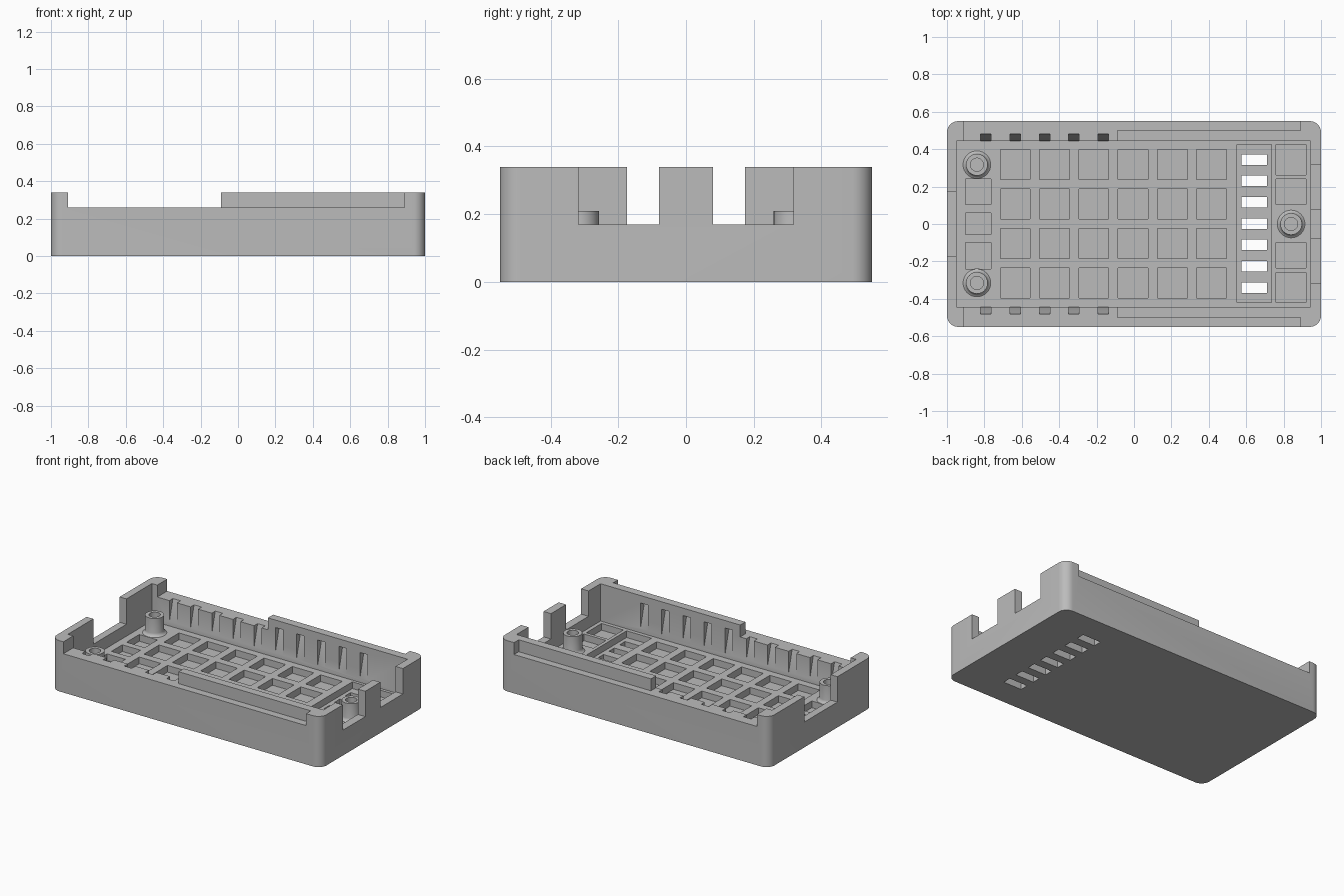
import bpy, bmesh, math

if "Cube" in bpy.data.objects:
    bpy.data.objects.remove(bpy.data.objects["Cube"])

grey = bpy.data.materials.new("light_grey")
grey.diffuse_color = (0.5, 0.5, 0.5, 1)
grey.use_nodes = True
grey.node_tree.nodes["Principled BSDF"].inputs["Base Color"].default_value = grey.diffuse_color


def make_object(name, bm):
    bmesh.ops.recalc_face_normals(bm, faces=bm.faces[:])
    mesh = bpy.data.meshes.new(name)
    bm.to_mesh(mesh)
    bm.free()
    mesh.materials.append(grey)
    obj = bpy.data.objects.new(name, mesh)
    bpy.context.collection.objects.link(obj)
    return obj


def prism(bm, base, offset):
    """Extrude a closed 3D polygon along an offset vector."""
    face = bm.faces.new([bm.verts.new(p) for p in base])
    out = bmesh.ops.extrude_face_region(bm, geom=[face])
    verts = [g for g in out["geom"] if isinstance(g, bmesh.types.BMVert)]
    bmesh.ops.translate(bm, vec=offset, verts=verts)


def box(bm, x0, x1, y0, y1, z0, z1):
    prism(bm, [(x0, y0, z0), (x1, y0, z0), (x1, y1, z0), (x0, y1, z0)], (0, 0, z1 - z0))


def activate(obj):
    bpy.ops.object.select_all(action='DESELECT')
    obj.select_set(True)
    bpy.context.view_layer.objects.active = obj


def cut(target, bm):
    """Subtract a set of separate solids from the target."""
    cutter = make_object("cutter", bm)
    cutter.hide_render = True
    mod = target.modifiers.new("cut", 'BOOLEAN')
    mod.operation = 'DIFFERENCE'
    mod.solver = 'EXACT'
    mod.object = cutter
    activate(target)
    bpy.ops.object.modifier_apply(modifier=mod.name)
    bpy.data.objects.remove(cutter)


H, FLOOR, POCKET = 0.34, 0.09, 0.045

# Outer block with rounded vertical corners
R = 0.06
outline = []
for cx, cy, start in ((1, 1, 0), (-1, 1, 90), (-1, -1, 180), (1, -1, 270)):
    for i in range(9):
        a = math.radians(start + i * 90 / 8)
        outline.append((cx * (1 - R) + R * math.cos(a), cy * (0.55 - R) + R * math.sin(a), 0))
bm = bmesh.new()
prism(bm, outline, (0, 0, H))
case = make_object("case_tray", bm)

# Inner cavity
bm = bmesh.new()
box(bm, -0.95, 0.945, -0.445, 0.445, FLOOR, 1)
cut(case, bm)

# Lowered long rims, leaving an inner lip on the right half
bm = bmesh.new()
for s in (-1, 1):
    rim = [(-0.91, 0.7), (0.89, 0.7), (0.89, 0.5), (-0.09, 0.5), (-0.09, 0.4), (-0.91, 0.4)]
    prism(bm, [(x, s * y, 0.26) for x, y in rim], (0, 0, 1))
cut(case, bm)

# End wall notches: one wide on the left, two on the right
bm = bmesh.new()
box(bm, -1.2, -0.9, -0.175, 0.175, 0.17, 1)
for s in (-1, 1):
    y0, y1 = sorted((s * 0.08, s * 0.318))
    box(bm, 0.9, 1.2, y0, y1, 0.17, 1)
cut(case, bm)

# Floor pockets: main grid, side columns and vent recess
bm = bmesh.new()
for i in range(6):
    for j in range(4):
        x, y = -0.635 + 0.21 * i, 0.317 - 0.211 * j
        box(bm, x - 0.08, x + 0.08, y - 0.08, y + 0.08, POCKET, 0.15)
for y0, y1 in ((0.105, 0.24), (-0.055, 0.06), (-0.24, -0.1)):
    box(bm, -0.9, -0.765, y0, y1, POCKET, 0.15)
for y0, y1 in ((0.262, 0.425), (0.105, 0.24), (-0.235, -0.1), (-0.42, -0.258)):
    box(bm, 0.758, 0.92, y0, y1, POCKET, 0.15)
box(bm, 0.55, 0.735, -0.42, 0.425, POCKET, 0.15)
cut(case, bm)

# Vent slots through the floor
bm = bmesh.new()
for i in range(7):
    y = 0.114 * (i - 3) + 0.002
    box(bm, 0.575, 0.71, y - 0.028, y + 0.028, -0.1, 0.12)
cut(case, bm)

# Sloped slots in the inner faces of both long walls
bm = bmesh.new()
for s in (-1, 1):
    for i in range(10):
        x = -0.792 + 0.157 * i
        section = [(0.42, 0.12), (0.445, 0.12), (0.49, 0.29), (0.42, 0.29)]
        prism(bm, [(x - 0.028, s * y, z) for y, z in section], (0.056, 0, 0))
cut(case, bm)
activate(case)
bpy.ops.object.shade_smooth_by_angle(angle=math.radians(30))

# Hollow screw posts with a flared foot
profile = [(0, 0.1), (0.035, 0.1), (0.035, 0.21), (0.058, 0.21), (0.058, 0.112),
           (0.061, 0.101), (0.068, 0.094), (0.077, 0.088)]
for name, px, py in (("post_back_left", -0.84, 0.317), ("post_front_left", -0.84, -0.315),
                     ("post_right", 0.84, 0.0)):
    bm = bmesh.new()
    vs = [bm.verts.new((px + r, py, z)) for r, z in profile]
    es = [bm.edges.new(p) for p in zip(vs, vs[1:])]
    bmesh.ops.spin(bm, geom=vs + es, cent=(px, py, 0), axis=(0, 0, 1),
                   angle=math.tau, steps=32, use_merge=True)
    bmesh.ops.remove_doubles(bm, verts=bm.verts[:], dist=1e-5)
    activate(make_object(name, bm))
    bpy.ops.object.shade_smooth_by_angle(angle=math.radians(35))
